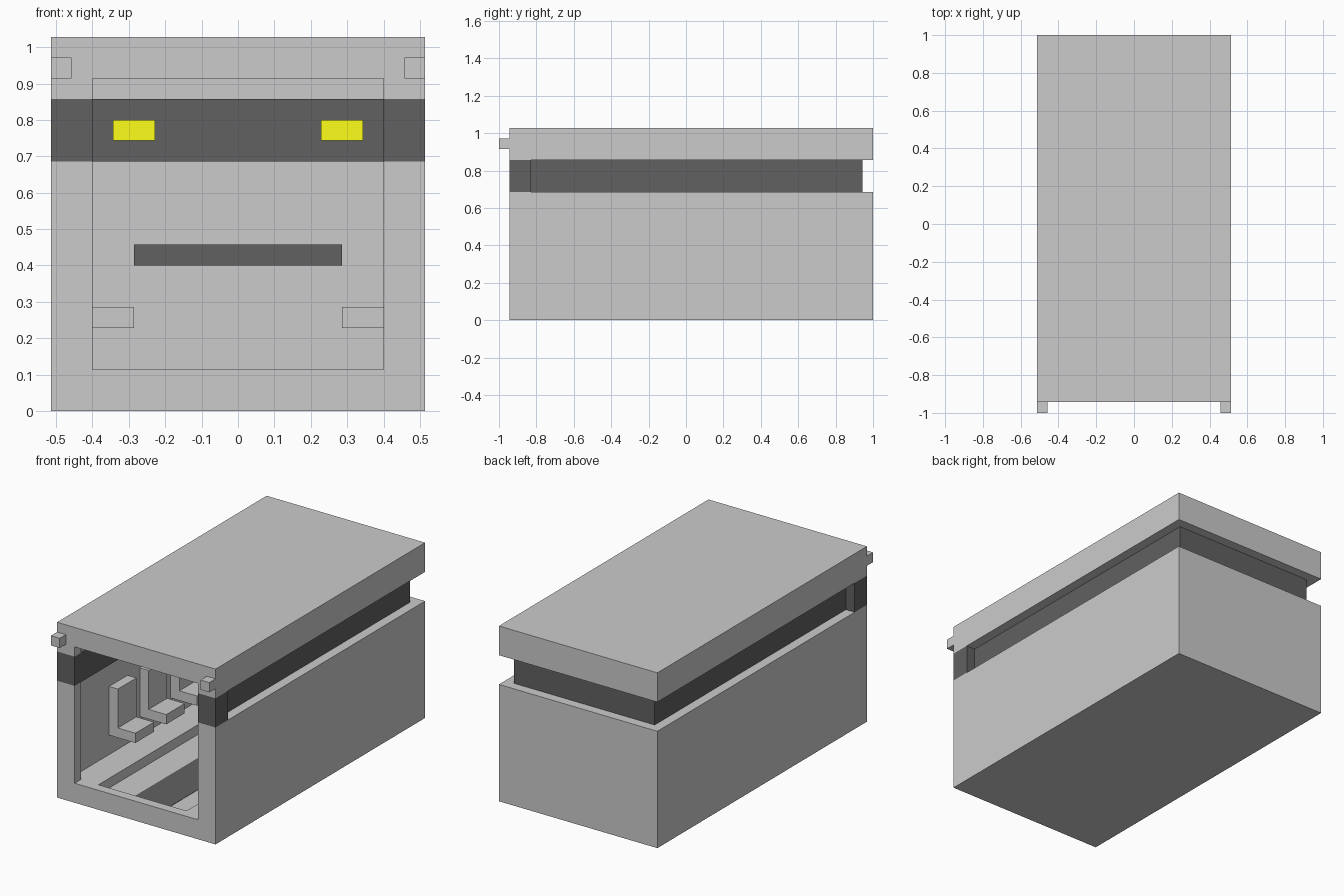
import bpy

if "Cube" in bpy.data.objects:
    bpy.data.objects.remove(bpy.data.objects["Cube"])

U = 2 / 35  # modelling unit: the whole carriage is 35 units long


def material(name, color):
    m = bpy.data.materials.new(name)
    m.diffuse_color = color
    m.use_nodes = True
    m.node_tree.nodes["Principled BSDF"].inputs["Base Color"].default_value = m.diffuse_color
    return m


DARK = material("dark_grey", (0.12, 0.12, 0.12, 1))
LIGHT = material("light_grey", (0.72, 0.72, 0.72, 1))
YELLOW = material("yellow", (1, 1, 0.01, 1))


def box(name, x, y, z, mat=None):
    """Box from three (min, max) ranges in units."""
    r = (x, y, z)
    bpy.ops.mesh.primitive_cube_add(size=1, location=[(a + b) / 2 * U for a, b in r])
    ob = bpy.context.object
    ob.name = name
    ob.scale = [(b - a) * U for a, b in r]
    bpy.ops.object.transform_apply(location=True, rotation=False, scale=True)
    if mat:
        ob.data.materials.append(mat)
    return ob


def carve(ob, *cuts):
    """Cut box-shaped hollows out of an object."""
    for c in cuts:
        cutter = box("cutter", *c)
        cutter.hide_render = True
        mod = ob.modifiers.new("cut", 'BOOLEAN')
        mod.operation = 'DIFFERENCE'
        mod.solver = 'EXACT'
        mod.object = cutter
        bpy.context.view_layer.objects.active = ob
        bpy.ops.object.modifier_apply(modifier=mod.name)
        bpy.data.objects.remove(cutter)


# Lower body: open tub with side platforms, sunken aisle and front doorway
body = box("lower_body", (-9, 9), (-16.5, 17.5), (0, 12))
carve(body,
      ((-8, 8), (-15.5, 16.5), (2, 13)),
      ((-5, 5), (-15.5, 16.5), (1, 3)),
      ((-7, 7), (-18, -15), (2, 13)))

# Roof: hollow cap with the top of the doorway
roof = box("roof", (-9, 9), (-16.5, 17.5), (15, 18))
carve(roof,
      ((-8, 8), (-15.5, 16.5), (14, 17)),
      ((-7, 7), (-18, -15), (14, 16)))

# Recessed window band around sides and back
band = box("window_band", (-8, 8), (-14.5, 16.5), (12, 15), DARK)
carve(band, ((-7, 7), (-18, 15.5), (11, 16)))

# Dark aisle strip and end panel
box("aisle_strip", (-2, 2), (-15.5, 16.5), (0.9, 1.03), DARK)
box("end_panel", (-5, 5), (15.5, 16.5), (7, 8), DARK)


def side(s, a, b):
    return tuple(sorted((s * a, s * b)))


for s, label in ((-1, "left"), (1, "right")):
    # Front pillars, corner blocks and end lamps
    box(f"front_pillar_{label}", side(s, 7, 9), (-16.5, -14.5), (12, 15), DARK)
    box(f"corner_block_{label}", side(s, 8, 9), (-17.5, -16.5), (16, 17))
    box(f"end_lamp_{label}", side(s, 4, 6), (14.5, 15.5), (13, 14), YELLOW)
    # Row of L-shaped seats along the wall
    for i in range(5):
        y0 = -9.5 + 5 * i
        seat = box(f"seat_{label}_{i + 1}", side(s, 5, 8), (y0, y0 + 3), (4, 9), LIGHT)
        carve(seat, (side(s, 4, 7), (y0 - 1, y0 + 4), (5, 10)))
